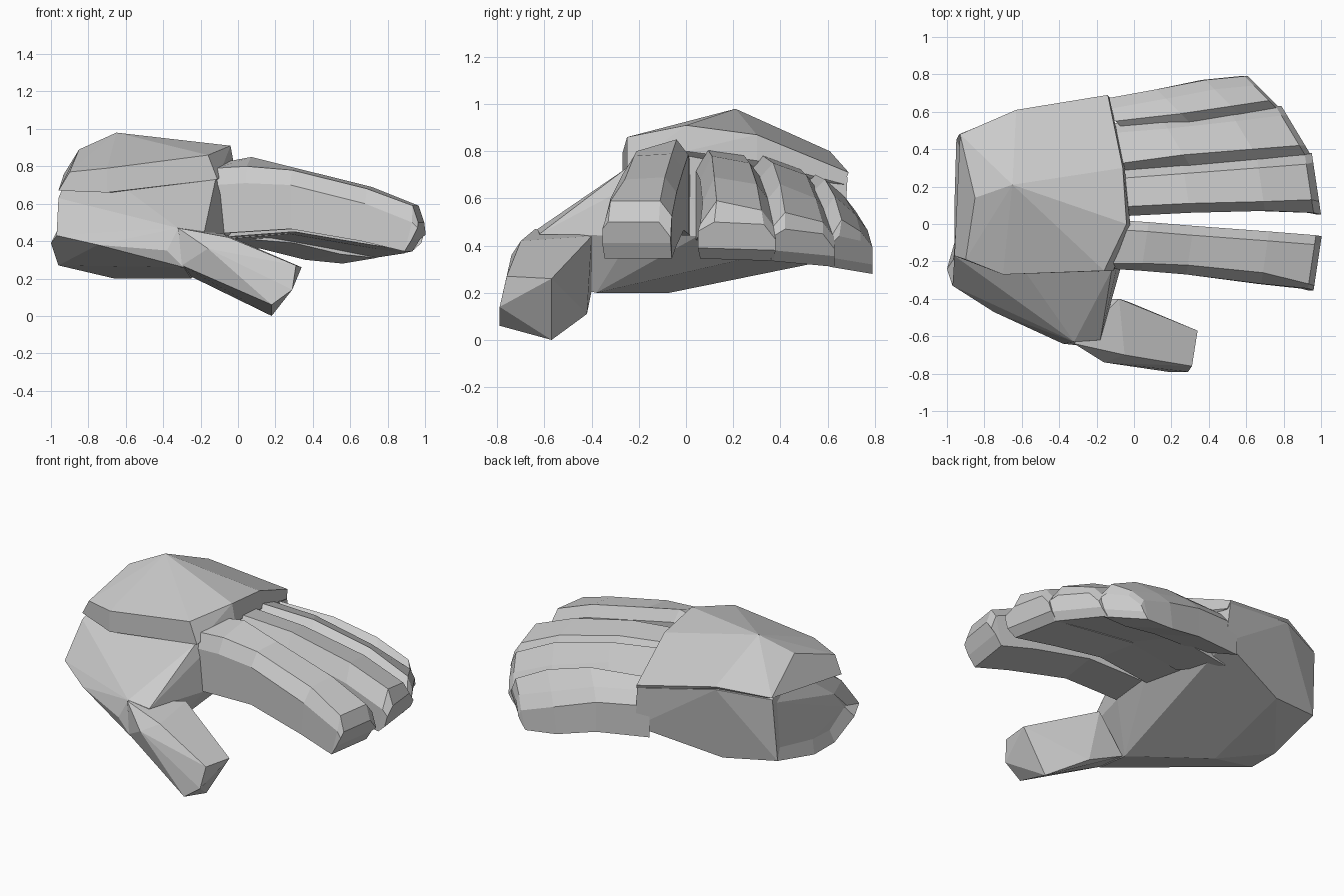
import bpy, bmesh, math

grey = bpy.data.materials.new("glove_grey")
grey.diffuse_color = (0.6, 0.6, 0.6, 1)


def finish(name, bm):
    bmesh.ops.recalc_face_normals(bm, faces=bm.faces)
    me = bpy.data.meshes.new(name)
    bm.to_mesh(me)
    bm.free()
    me.materials.append(grey)
    ob = bpy.data.objects.new(name, me)
    bpy.context.collection.objects.link(ob)
    return ob


def faceted(name, points, dimple=False):
    """Faceted solid wrapped around its corner points."""
    bm = bmesh.new()
    for p in points:
        bm.verts.new(p)
    bmesh.ops.convex_hull(bm, input=bm.verts[:])
    loose = [v for v in bm.verts if not v.link_faces]
    bmesh.ops.delete(bm, geom=loose, context='VERTS')
    bmesh.ops.dissolve_limit(bm, angle_limit=math.radians(4),
                             verts=bm.verts[:], edges=bm.edges[:])
    bm.normal_update()
    if dimple:
        # shallow hollow in the wrist end
        end = [f for f in bm.faces if f.normal.x < -0.75]
        bmesh.ops.inset_region(bm, faces=end, thickness=0.08, depth=-0.04)
    return finish(name, bm)


def finger(name, stations, slant, fall=0.0):
    """Loft of six-sided rings: x top, x bottom, y front, y crest, y back,
    z bottom, z shoulder, z crest, z back.  fall lowers the bottom's far edge."""
    bm = bmesh.new()
    rings = []
    for xt, xb, yf, yc, yb, zb, zs, zc, zr in stations:
        ring = [(xb, yf, zb), (xt, yf, zs), (xt, yc, zc),
                (xt, yb - 0.05, zr), (xt, yb, zr - 0.065), (xb, yb, zb - fall)]
        rings.append([bm.verts.new((x - slant * (y - yf), y, z)) for x, y, z in ring])
    for a, b in zip(rings, rings[1:]):
        for i in range(6):
            j = (i + 1) % 6
            bm.faces.new((a[i], a[j], b[j], b[i]))
    bm.faces.new(rings[0])
    bm.faces.new(rings[-1])
    return finish(name, bm)


# Palm with wrist end and thumb mound
faceted("palm", [
    (-.96, -.17, .63), (-.7, -.27, .62), (-.12, -.25, .73), (-.22, -.38, .6),
    (-.18, -.62, .45), (-.32, -.63, .47), (-.38, -.64, .35), (-.29, -.65, .26),
    (-.97, -.33, .43), (-.75, -.47, .38), (-1.0, -.24, .39), (-.96, -.1, .27),
    (-.96, .1, .27), (-.66, -.07, .2), (-.25, -.38, .2), (-.07, -.23, .44),
    (-.04, .05, .44), (-.62, .52, .32), (-.95, .45, .36), (-.12, .67, .44),
    (-.14, .685, .69), (-.63, .605, .78), (-.935, .48, .75), (-.04, .0, .78),
    (-.86, .14, .87)], True)

# Raised plate on the back of the hand
faceted("hand_back_plate", [
    (-.9, -.19, .77), (-.7, -.27, .79), (-.16, -.25, .86), (-.04, .0, .91),
    (-.06, .3, .87), (-.14, .69, .71), (-.63, .61, .8), (-.93, .48, .76),
    (-.88, .41, .8), (-.85, .14, .89), (-.65, .21, .98), (-.96, -.17, .67),
    (-.7, -.27, .66), (-.11, -.25, .73), (-.02, .0, .8), (-.05, .3, .76),
    (-.13, .67, .66)])

# Thumb
faceted("thumb", [
    (-.32, -.64, .47), (-.2, -.6, .45), (-.3, -.65, .27), (-.25, -.4, .21),
    (-.16, -.74, .36), (-.08, -.4, .44), (-.05, -.7, .42), (.34, -.57, .26),
    (.31, -.76, .27), (.29, -.79, .14), (.18, -.79, .06), (.18, -.57, .0),
    (-.02, -.42, .11)])

# Fingers, from the thumb side outwards; neighbours meet in shared grooves
finger("index_finger", [
    (-.12, -.12, -.24, -.21, .02, .44, .70, .79, .82),
    (.04, .04, -.25, -.21, .01, .45, .71, .80, .85),
    (.28, .28, -.27, -.22, -.01, .465, .70, .78, .79),
    (.68, .66, -.32, -.26, -.04, .40, .60, .68, .69),
    (.93, .89, -.345, -.32, -.06, .345, .50, .59, .59),
    (.96, .93, -.355, -.33, -.065, .41, .47, .50, .50)], -.15)
finger("middle_finger", [
    (-.1, -.1, .04, .09, .29, .42, .72, .81, .79),
    (.3, .3, .06, .11, .32, .45, .68, .78, .75),
    (.7, .65, .07, .12, .35, .39, .58, .69, .66),
    (.96, .93, .06, .13, .37, .345, .49, .59, .55),
    (1.0, .98, .05, .12, .38, .39, .46, .50, .49)], .15, .01)
finger("ring_finger", [
    (-.08, -.08, .28, .32, .53, .41, .725, .785, .73),
    (.3, .3, .31, .37, .56, .44, .685, .75, .70),
    (.67, .65, .34, .40, .60, .38, .59, .66, .60),
    (.92, .89, .36, .42, .63, .335, .47, .54, .50),
    (.945, .925, .37, .42, .63, .38, .44, .47, .45)], .6, .025)
finger("little_finger", [
    (-.06, -.06, .51, .55, .66, .42, .665, .70, .65),
    (.3, .3, .54, .59, .72, .39, .63, .68, .61),
    (.57, .55, .58, .63, .77, .33, .53, .61, .53),
    (.77, .74, .61, .66, .79, .31, .43, .51, .46),
    (.79, .77, .61, .65, .79, .35, .40, .44, .42)], 1.0, .03)
